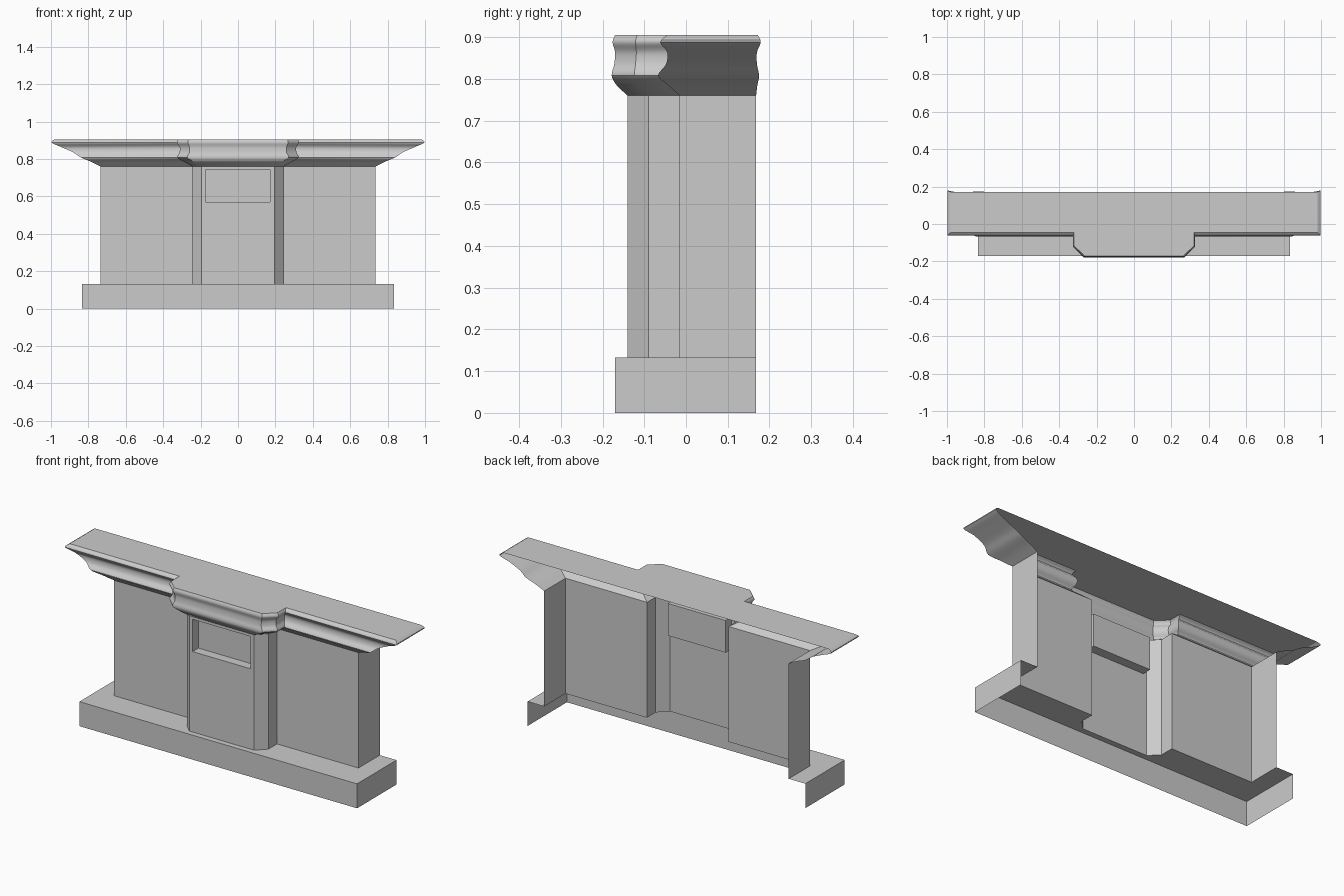
import bpy, bmesh

cube = bpy.data.objects.get("Cube")
if cube:
    bpy.data.objects.remove(cube, do_unlink=True)

BACK = 0.168
BASE_TOP, BODY_TOP = 0.133, 0.76

stone = bpy.data.materials.new("grey_stone")
stone.use_nodes = True
colour = (0.6, 0.6, 0.6, 1)
stone.diffuse_color = colour
stone.node_tree.nodes["Principled BSDF"].inputs["Base Color"].default_value = colour


def finish(bm, name, smooth=False):
    bmesh.ops.remove_doubles(bm, verts=bm.verts, dist=1e-5)
    mesh = bpy.data.meshes.new(name)
    bm.to_mesh(mesh)
    bm.free()
    mesh.materials.append(stone)
    ob = bpy.data.objects.new(name, mesh)
    bpy.context.collection.objects.link(ob)
    if smooth:
        bpy.ops.object.select_all(action='DESELECT')
        ob.select_set(True)
        bpy.context.view_layer.objects.active = ob
        bpy.ops.object.shade_smooth_by_angle(angle=0.6)


def face(bm, points):
    return bm.faces.new([bm.verts.new(p) for p in points])


def walls(bm, low, high, skip=None, closed=False):
    """Quads between two matching outlines."""
    n = len(low)
    for i in range(n if closed else n - 1):
        if i != skip:
            j = (i + 1) % n
            face(bm, (low[i], low[j], high[j], high[i]))


def outline(z, end, front, bump, shoulder, chamfer, nose, back=BACK):
    """Open-backed plan with a chamfered central projection."""
    half = [(end, back), (end, front), (bump, front), (bump, shoulder), (chamfer, nose)]
    return [(-x, y, z) for x, y in half] + [(x, y, z) for x, y in reversed(half)]


def rect(x0, x1, z0, z1, y):
    return [(x0, y, z0), (x1, y, z0), (x1, y, z1), (x0, y, z1)]


PLAN = (0.735, -0.015, 0.245, -0.09, 0.195, -0.14)
body_low = outline(BASE_TOP, *PLAN)
body_high = outline(BODY_TOP, *PLAN)

# Plinth: hollow, with a ledge around the body
bm = bmesh.new()
plan = [(-0.835, BACK), (-0.835, -0.17), (0.835, -0.17), (0.835, BACK)]
low = [(x, y, 0) for x, y in plan]
high = [(x, y, BASE_TOP) for x, y in plan]
walls(bm, low, high)
face(bm, high + body_low[::-1])
finish(bm, "plinth")

# Body walls
bm = bmesh.new()
walls(bm, body_low, body_high, skip=4)
finish(bm, "body_walls")

# Central panel with a shallow recess
bm = bmesh.new()
border = rect(-0.195, 0.195, BASE_TOP, BODY_TOP, -0.14)
rim = rect(-0.175, 0.172, 0.57, 0.745, -0.14)
recess = rect(-0.175, 0.172, 0.57, 0.745, -0.09)
walls(bm, border, rim, closed=True)
walls(bm, rim, recess, closed=True)
face(bm, recess)
finish(bm, "recessed_panel")

# Mantel moulding: z, end, front, bump, shoulder, chamfer, nose, back
LEVELS = [
    (BODY_TOP, *PLAN, BACK),
    (0.785, 0.785, -0.043, 0.288, -0.112, 0.235, -0.166, 0.171),
    (0.808, 0.84, -0.067, 0.325, -0.123, 0.27, -0.178, 0.175),
    (0.835, 0.88, -0.048, 0.313, -0.121, 0.26, -0.172, 0.17),
    (0.864, 0.945, -0.045, 0.312, -0.119, 0.26, -0.17, 0.17),
    (0.888, 0.997, -0.062, 0.327, -0.121, 0.268, -0.176, 0.179),
    (0.905, 0.98, -0.045, 0.32, -0.117, 0.264, -0.17, 0.172),
]
STEPS = 4


def spline(a, b, c, d, t):
    return b + 0.5 * t * (c - a + t * (2*a - 5*b + 4*c - d + t * (3*(b - c) + d - a)))


rings = []
padded = [LEVELS[0]] + LEVELS + [LEVELS[-1]]
for k in range(len(LEVELS) - 1):
    for s in range(STEPS):
        rings.append([spline(*v, s / STEPS) for v in zip(*padded[k:k + 4])])
rings.append(LEVELS[-1])
loops = [outline(*r) for r in rings]
bm = bmesh.new()
for low, high in zip(loops, loops[1:]):
    walls(bm, low, high)
finish(bm, "mantel_moulding", smooth=True)

# Mantel shelf
bm = bmesh.new()
face(bm, loops[-1])
finish(bm, "mantel_shelf")
